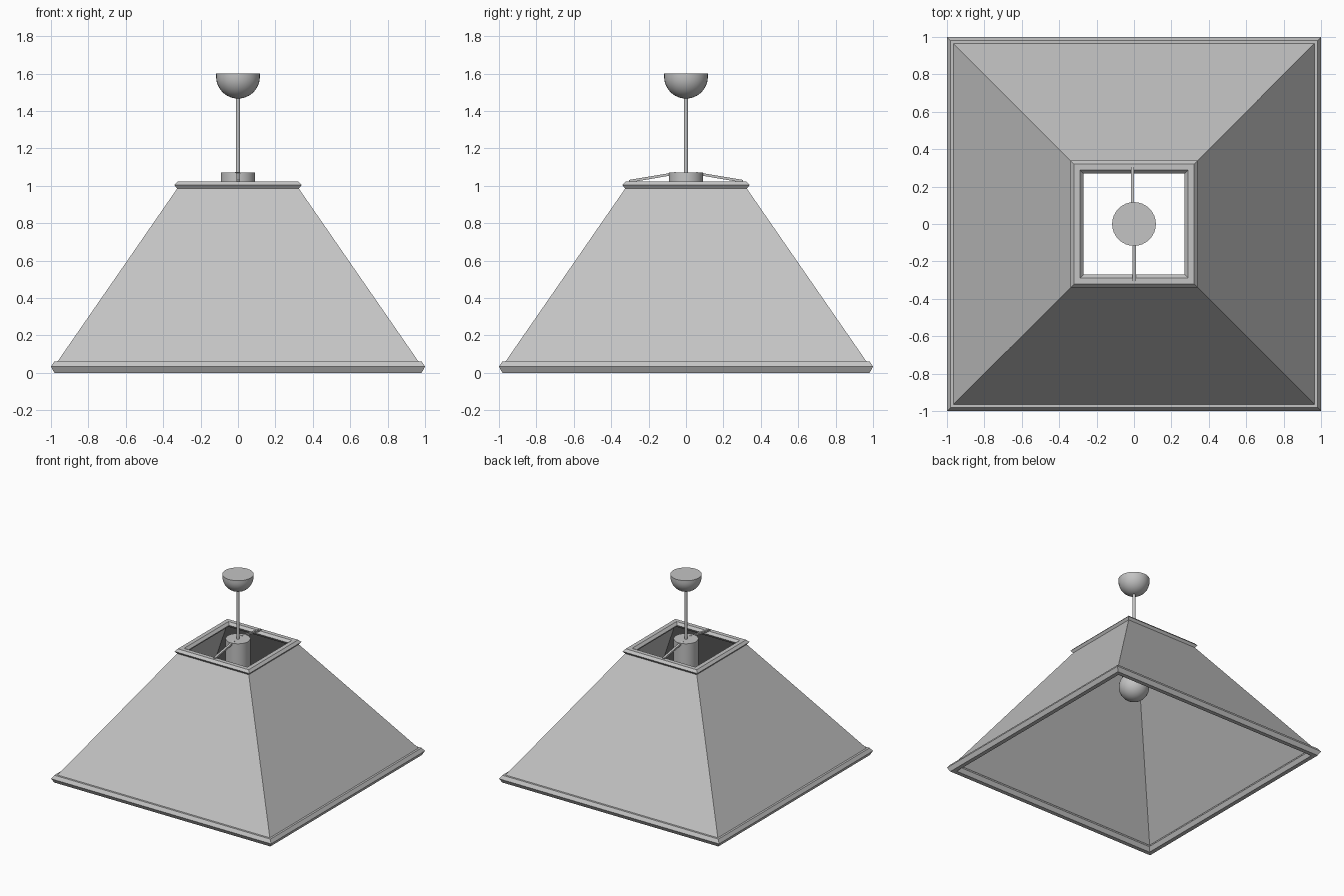
import bpy, bmesh, math
from mathutils import Vector

cube = bpy.data.objects.get("Cube")
if cube:
    bpy.data.objects.remove(cube, do_unlink=True)

# Single grey finish
grey = bpy.data.materials.new("satin grey")
grey.diffuse_color = (0.55, 0.55, 0.55, 1)
grey.use_nodes = True
grey.node_tree.nodes["Principled BSDF"].inputs["Base Color"].default_value = (0.55, 0.55, 0.55, 1)


def finish(name, bm, smooth=False):
    bmesh.ops.remove_doubles(bm, verts=bm.verts, dist=1e-5)
    bmesh.ops.recalc_face_normals(bm, faces=bm.faces)
    mesh = bpy.data.meshes.new(name)
    bm.to_mesh(mesh)
    bm.free()
    mesh.materials.append(grey)
    obj = bpy.data.objects.new(name, mesh)
    bpy.context.collection.objects.link(obj)
    if smooth:
        bpy.ops.object.select_all(action='DESELECT')
        obj.select_set(True)
        bpy.context.view_layer.objects.active = obj
        bpy.ops.object.shade_smooth_by_angle(angle=math.radians(40))
    return obj


def turn(name, profile, sides=32, closed=False):
    """Sweep (half width, z) points round the z axis; four sides gives a square."""
    square = sides == 4
    scale, start = (math.sqrt(2), math.pi / 4) if square else (1, 0)
    bm = bmesh.new()
    rings = []
    for r, z in profile:
        angles = [start + math.tau * i / sides for i in range(sides)]
        rings.append([bm.verts.new((r * scale * math.cos(a), r * scale * math.sin(a), z))
                      for a in angles])
    pairs = list(zip(rings, rings[1:]))
    if closed:
        pairs.append((rings[-1], rings[0]))
    for low, high in pairs:
        for i in range(sides):
            j = (i + 1) % sides
            bm.faces.new((low[i], low[j], high[j], high[i]))
    return finish(name, bm, smooth=not square)


def frame(name, outer, z, height):
    """Square frame with a pointed hexagonal section."""
    inner, b, mid = outer - 0.07, 0.018, z + height * 0.55
    return turn(name, [(outer - b, z), (outer, mid), (outer - b, z + height),
                       (inner + b, z + height), (inner, mid), (inner + b, z)], 4, True)


def arc(radius, depth, z, first, last, steps=12):
    """Elliptical arc of profile points; angles in degrees, -90 is the lowest."""
    turns = [math.radians(first + (last - first) * i / steps) for i in range(steps + 1)]
    return [(radius * math.cos(t), z + depth * math.sin(t)) for t in turns]


# Pyramid shade and its two frames
shade = turn("shade", [(0.972, 0.05), (0.325, 0.985)], 4)
thickness = shade.modifiers.new("thickness", 'SOLIDIFY')
thickness.thickness = 0.004
frame("bottom_frame", 1.0, 0.0, 0.06)
frame("top_frame", 0.34, 0.98, 0.043)

# Ceiling cup, rod, socket and bulb
turn("ceiling_cup", arc(0.117, 0.117, 1.583, -90, 0) + [(0.117, 1.6), (0, 1.6)])
turn("hanging_rod", [(0, 1.05), (0.012, 1.05), (0.012, 1.48), (0, 1.48)], 16)
turn("lamp_socket", [(0, 0.76), (0.092, 0.76), (0.092, 1.07), (0, 1.07)])
turn("bulb", arc(0.115, 0.115, 0.665, -90, 50) + [(0.06, 0.78), (0, 0.78)])

# Two sloping bars that carry the shade
for name, side, x in (("back_support_bar", 1, -0.008), ("front_support_bar", -1, 0.001)):
    bm = bmesh.new()
    start, end = Vector((x, side * 0.055, 1.066)), Vector((x, side * 0.305, 1.024))
    run = end - start
    bmesh.ops.create_cube(bm, size=1)
    bmesh.ops.scale(bm, vec=(0.018, run.length, 0.014), verts=bm.verts)
    turned = run.to_track_quat('Y', 'Z').to_matrix()
    bmesh.ops.rotate(bm, cent=(0, 0, 0), matrix=turned, verts=bm.verts)
    bmesh.ops.translate(bm, vec=(start + end) / 2, verts=bm.verts)
    finish(name, bm)
